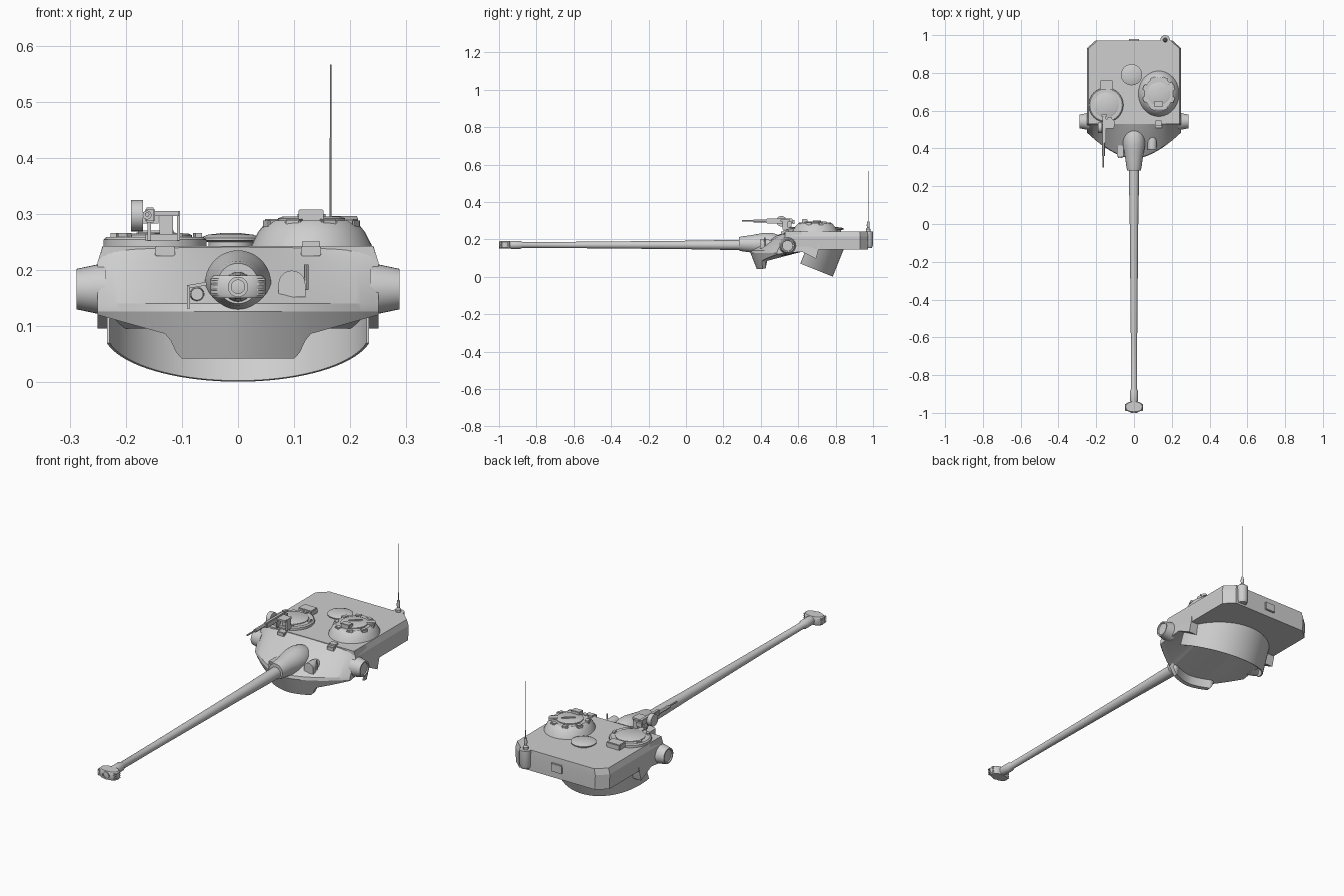
import bpy, bmesh, math
from mathutils import Vector, Matrix

if "Cube" in bpy.data.objects:
    bpy.data.objects.remove(bpy.data.objects["Cube"])

grey = bpy.data.materials.new("armour_grey")
grey.diffuse_color = (0.62, 0.62, 0.62, 1)
grey.use_nodes = True
grey.node_tree.nodes["Principled BSDF"].inputs["Base Color"].default_value = grey.diffuse_color


def finish(name, bm, smooth=30, recalc=True):
    if recalc:
        bmesh.ops.recalc_face_normals(bm, faces=bm.faces)
    me = bpy.data.meshes.new(name)
    bm.to_mesh(me)
    bm.free()
    me.materials.append(grey)
    ob = bpy.data.objects.new(name, me)
    bpy.context.collection.objects.link(ob)
    bpy.ops.object.select_all(action='DESELECT')
    ob.select_set(True)
    bpy.context.view_layer.objects.active = ob
    bpy.ops.object.shade_smooth_by_angle(angle=math.radians(smooth))
    return ob


def box(name, c, s, rot=(0, 0, 0), bevel=0.0):
    bm = bmesh.new()
    bmesh.ops.create_cube(bm, size=1)
    m = Matrix.Translation(c)
    for a, ax in zip(rot, 'XYZ'):
        m = m @ Matrix.Rotation(math.radians(a), 4, ax)
    bmesh.ops.transform(bm, matrix=m @ Matrix.Diagonal((*s, 1)), verts=bm.verts)
    if bevel:
        bmesh.ops.bevel(bm, geom=bm.edges[:], offset=bevel, segments=2, affect='EDGES')
    return finish(name, bm)


def lathe(name, prof, origin, axis=(0, 0, 1), n=32, scale=(1, 1)):
    """Revolve (radius, distance) points around an axis through origin."""
    bm = bmesh.new()
    q = Vector((0, 0, 1)).rotation_difference(Vector(axis))
    rings = []
    for r, h in prof:
        rings.append([bm.verts.new(Vector(origin) + q @ Vector((
            r * scale[0] * math.cos(2 * math.pi * i / n),
            r * scale[1] * math.sin(2 * math.pi * i / n), h))) for i in range(n)])
    for a, b in zip(rings, rings[1:]):
        for i in range(n):
            bm.faces.new((a[i], a[(i + 1) % n], b[(i + 1) % n], b[i]))
    bm.faces.new(rings[0])
    bm.faces.new(rings[-1])
    return finish(name, bm)


def loft(name, rows, smooth=25):
    """Skin equal rows into a closed tube with capped ends."""
    bm = bmesh.new()
    g = [[bm.verts.new(p) for p in row] for row in rows]
    for a, b in zip(g, g[1:] + g[:1]):
        for i in range(len(a) - 1):
            bm.faces.new((a[i], a[i + 1], b[i + 1], b[i]))
    for i in (0, -1):
        bm.faces.new([r[i] for r in g])
    return finish(name, bm, smooth)


# Rear hull: chamfered plan with a narrow sloped roof edge
plan = [(-.247, .53), (-.247, .93), (-.2, .972), (.2, .972), (.247, .93), (.247, .53)]
bm = bmesh.new()
rings = [[bm.verts.new((x * k, .53 + (y - .53) * (1 - (1 - k) * .15), z)) for x, y in plan]
         for k, z in ((1, .145), (1.01, .215), (.975, .243))]
for a, b in zip(rings, rings[1:]):
    for i in range(6):
        bm.faces.new((a[i], a[(i + 1) % 6], b[(i + 1) % 6], b[i]))
bm.faces.new(rings[0])
bm.faces.new(rings[-1])
finish("rear_hull", bm, 15)

# Front hull: sloped cast nose with a lower skirt and a sloped belly plate
xs = [i / 100 for i in range(-25, 26)]


def nose(x):
    return .345 + .14 * (abs(x) / .25) ** 1.7


def skirt(x):
    a = abs(x)
    if a < .105:
        return .042
    if a < .125:
        return .042 + (a - .105) / .02 * .043
    return .085 + (a - .125) / .125 * .035


def under(x, dz=0.0):
    return nose(x) + (.13 - skirt(x)) * .38


rows = [[(x * .965, .535, .243) for x in xs],
        [(x, nose(x) + .13 - .085 * (abs(x) / .25) ** 2, .215) for x in xs],
        [(x, nose(x) + .004, .14) for x in xs],
        [(x, nose(x), .126) for x in xs],
        [(x, under(x), skirt(x)) for x in xs],
        [(x, under(x) + .018, skirt(x) + .003) for x in xs],
        [(x, under(x) + .025, max(skirt(x) + .004, .085)) for x in xs],
        [(x, .62, .134) for x in xs],
        [(x, .695, .096) for x in xs],
        [(x, .71, .15) for x in xs],
        [(x * .965, .71, .24) for x in xs]]
loft("front_hull", rows)

# Tilted open half ring under the hull
up, back, c = Vector((0, .371, .928)), Vector((0, .928, -.371)), Vector((0, .562, .09))
bm = bmesh.new()
loops = []
for r, h in ((.24, 0), (.24, .16), (.235, .16), (.235, 0)):
    loops.append([bm.verts.new(c + r * (math.cos(t) * back + math.sin(t) * Vector((1, 0, 0))) + up * h)
                  for t in [math.radians(-77 + 154 * i / 36) for i in range(37)]])
for a, b in zip(loops, loops[1:] + loops[:1]):
    for i in range(36):
        bm.faces.new((a[i], a[i + 1], b[i + 1], b[i]))
for i in (0, -1):
    bm.faces.new([l[i] for l in loops])
finish("turret_ring", bm)

# Gun barrel, sleeve and muzzle brake
Y = (0, 1, 0)
lathe("gun_barrel", [(.012, -.985), (.018, -.985), (.018, -.95), (.021, -.93), (.021, -.885),
                     (.016, -.875), (.017, -.6), (.0225, .0), (.026, .2), (.027, .32)], (0, 0, .17), Y)
lathe("gun_sleeve", [(.03, .284), (.036, .284), (.04, .30), (.045, .34), (.053, .385), (.059, .42),
                     (.059, .45), (.053, .48), (.04, .51), (.015, .53)], (0, 0, .176), Y, 40)
bm = bmesh.new()
ends = []
outline = [(.049 * math.copysign(abs(math.cos(t)) ** .8, math.cos(t)), -.968 + .029 * math.sin(t))
           for t in [math.pi * i / 10 for i in range(20)]]
for z, k in ((.15, .9), (.156, 1), (.184, 1), (.19, .9)):
    ends.append([bm.verts.new((x * k, -.968 + (y + .968) * k, z)) for x, y in outline])
for a, b in zip(ends, ends[1:]):
    for i in range(20):
        bm.faces.new((a[i], a[(i + 1) % 20], b[(i + 1) % 20], b[i]))
bm.faces.new(ends[0])
bm.faces.new(ends[-1])
finish("muzzle_brake", bm)
for z in (.157, .165, .175, .183):
    box("brake_rib", (0, -.972, z), (.097, .036, .003))
lathe("muzzle_rim", [(.012, -.975), (.012, -1.0), (.018, -1.0), (.018, -.97)], (0, 0, .17), Y)

# Rangefinder ends on both sides
for s in (-1, 1):
    lathe("rangefinder_end", [(.046, .235), (.044, .25), (.036, .288), (.03, .288), (.028, .283)],
          (0, .543, .166), (s, 0, 0))

# Commander cupola with vision blocks and hatch
cx, cy = .131, .69
lathe("cupola_base", [(.11, .235), (.107, .245), (.095, .268), (.083, .283), (.076, .288)],
      (cx, cy, 0), n=40, scale=(1, 1.12))
lathe("cupola_hatch", [(.06, .28), (.06, .292), (.052, .295)], (cx, cy, 0))
for i in range(8):
    a = math.radians(i * 45 + 22)
    box("vision_block", (cx + .077 * math.cos(a), cy + .08 * math.sin(a), .281),
        (.022, .03, .02), (0, 0, i * 45 + 22), .003)
box("cupola_sight", (.13, .635, .296), (.045, .03, .024), bevel=.002)
box("hatch_handle", (cx, cy + .01, .297), (.06, .007, .006), (0, 0, 40))
box("hatch_hinge", (.19, .73, .29), (.04, .03, .012), (0, 0, 30), .002)

# Loader hatch and ventilator dome
lathe("loader_ring", [(.092, .235), (.092, .254), (.086, .259), (.07, .259)], (-.148, .63, 0))
lathe("loader_hatch", [(.066, .25), (.066, .262), (.06, .265)], (-.148, .63, 0))
box("loader_periscope", (-.146, .735, .257), (.07, .05, .026), bevel=.003)
for i in range(5):
    a = math.radians(i * 72 + 10)
    box("loader_block", (-.148 + .077 * math.cos(a), .63 + .077 * math.sin(a), .26),
        (.012, .022, .012), (0, 0, i * 72 + 10))
lathe("ventilator_dome", [(.04, .235), (.04, .25), (.056, .253), (.056, .257), (.04, .263), (.015, .266)],
      (-.013, .79, 0))

# Roof machine gun on its mount
box("mount_post", (-.128, .55, .276), (.024, .03, .044))
box("mount_base", (-.135, .55, .258), (.06, .04, .012))
for x in (-.158, -.106):
    box("mount_cheek", (x, .53, .279), (.006, .03, .052))
box("mount_top", (-.133, .53, .301), (.055, .05, .009))
box("gun_receiver", (-.157, .50, .298), (.018, .14, .026), bevel=.003)
lathe("gun_jacket", [(.008, .36), (.008, .44)], (-.162, 0, .298), Y, 12)
lathe("gun_tube", [(.004, .30), (.004, .37)], (-.162, 0, .299), Y, 10)
lathe("ammo_drum", [(.028, -.011), (.028, .011)], (-.18, .51, .297), (1, 0, 0), 24)
box("gun_grip", (-.157, .575, .293), (.03, .01, .02))

# Antenna with its rear bracket
lathe("antenna_bracket", [(.02, .155), (.026, .17), (.026, .243)], (.165, .974, 0), n=20)
lathe("antenna_spring", [(.012, .243), (.012, .255), (.006, .262), (.008, .275), (.006, .295)],
      (.165, .974, 0), n=12)
lathe("antenna_rod", [(.0018, .29), (.0012, .566)], (.165, .974, 0), n=6)

# Rear stowage bracket
box("rear_bracket", (0, .974, .195), (.055, .012, .04), bevel=.002)

# Front fittings: sight, coaxial gun, periscopes
lathe("gun_sight_hood", [(.024, .395), (.024, .44), (.018, .465), (.006, .475)], (.096, 0, .175), Y, 20)
box("sight_hood_base", (.096, .42, .163), (.048, .05, .022))
lathe("hood_pin", [(.004, .165), (.004, .21)], (.122, .42, 0), n=8)
lathe("coaxial_port", [(.006, .35), (.011, .35), (.013, .39), (.013, .46)], (-.073, 0, .157), Y, 16)
box("coaxial_cover", (-.072, .385, .173), (.032, .06, .006), (0, -10, 0))
box("coaxial_guard", (-.088, .385, .152), (.005, .05, .042))
for x in (-.13, .13):
    box("roof_periscope", (x, .525, .234), (.036, .035, .018), bevel=.002)
box("periscope_cap", (.13, .535, .246), (.032, .025, .01))
